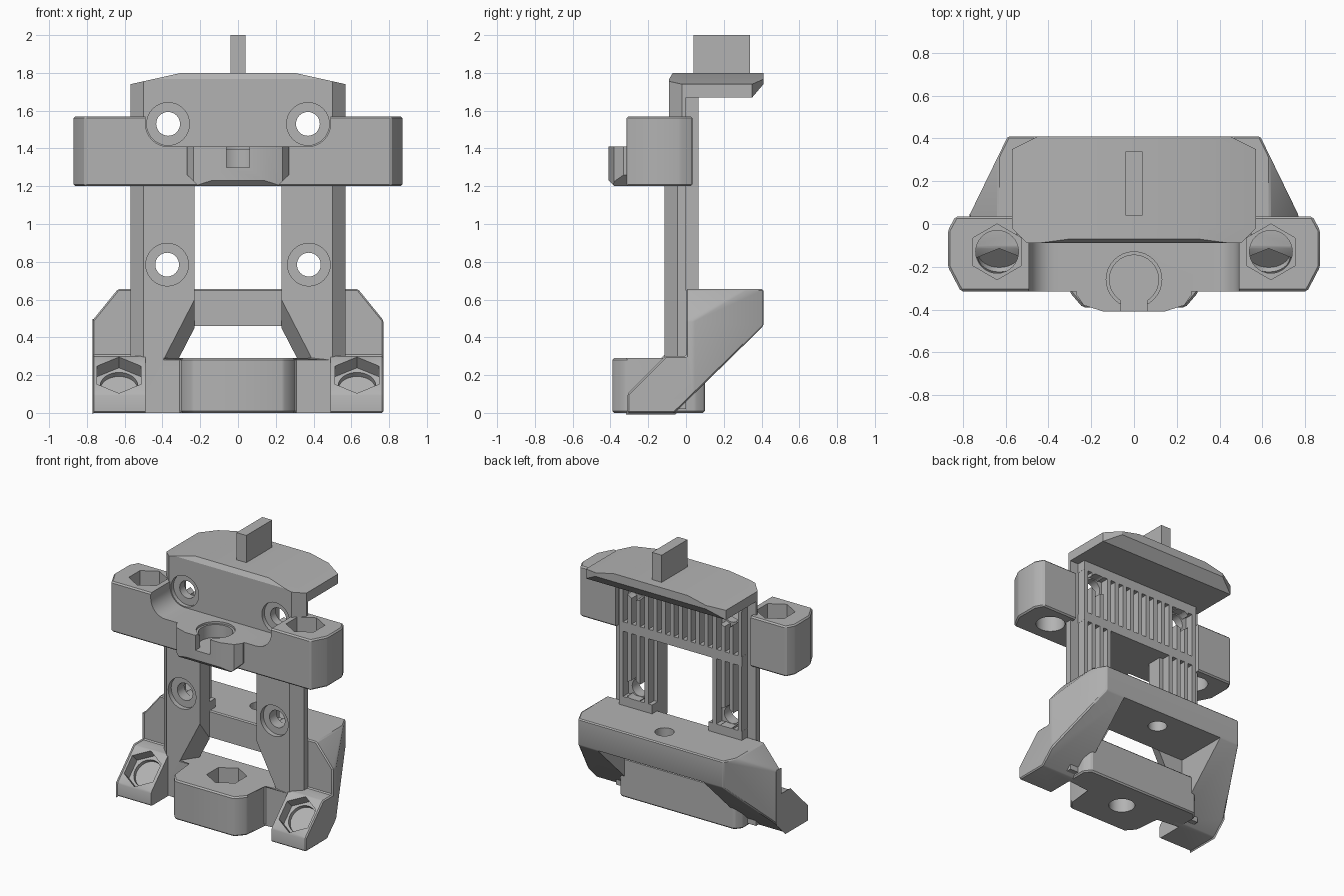
import bpy, bmesh, math
from mathutils import Vector

if "Cube" in bpy.data.objects:
    bpy.data.objects.remove(bpy.data.objects["Cube"], do_unlink=True)

GREY = (0.45, 0.45, 0.45, 1)
mat = bpy.data.materials.new("plain grey")
mat.use_nodes = True
mat.diffuse_color = GREY
bsdf = next(n for n in mat.node_tree.nodes if n.type == 'BSDF_PRINCIPLED')
bsdf.inputs["Base Color"].default_value = GREY


def add(name, bm):
    bmesh.ops.recalc_face_normals(bm, faces=bm.faces)
    me = bpy.data.meshes.new(name)
    bm.to_mesh(me)
    bm.free()
    ob = bpy.data.objects.new(name, me)
    me.materials.append(mat)
    bpy.context.collection.objects.link(ob)
    return ob


def prism(name, pts, axis, a, b, slices=(), bevel=0):
    """Extrude a 2D outline along an axis, then trim it with planes (point, outward normal)."""
    place = {'x': lambda p, t: (t, p[0], p[1]),
             'y': lambda p, t: (p[0], t, p[1]),
             'z': lambda p, t: (p[0], p[1], t)}[axis]
    bm = bmesh.new()
    ends = [[bm.verts.new(place(p, t)) for p in pts] for t in (a, b)]
    for loop in ends:
        bm.faces.new(loop)
    for i in range(len(pts)):
        j = (i + 1) % len(pts)
        bm.faces.new((ends[0][i], ends[0][j], ends[1][j], ends[1][i]))
    for co, no in slices:
        geom = bm.verts[:] + bm.edges[:] + bm.faces[:]
        cut = bmesh.ops.bisect_plane(bm, geom=geom, plane_co=co, plane_no=no, clear_outer=True)
        edges = [e for e in cut["geom_cut"] if isinstance(e, bmesh.types.BMEdge)]
        bmesh.ops.edgenet_fill(bm, edges=edges)
    if bevel:
        bmesh.ops.bevel(bm, geom=bm.edges[:], offset=bevel, segments=1, affect='EDGES')
    return add(name, bm)


def box(name, x0, x1, y0, y1, z0, z1):
    return prism(name, [(x0, y0), (x1, y0), (x1, y1), (x0, y1)], 'z', z0, z1)


def rod(center, direction, r, length, sides=32):
    bm = bmesh.new()
    bmesh.ops.create_cone(bm, cap_ends=True, segments=sides, radius1=r, radius2=r, depth=length)
    q = Vector(direction).to_track_quat('Z', 'Y')
    bmesh.ops.transform(bm, matrix=q.to_matrix().to_4x4(), verts=bm.verts)
    bmesh.ops.translate(bm, vec=center, verts=bm.verts)
    return add("cutter", bm)


def boolean(ob, other, op='DIFFERENCE'):
    m = ob.modifiers.new("bool", 'BOOLEAN')
    m.operation, m.solver, m.object = op, 'EXACT', other
    bpy.context.view_layer.objects.active = ob
    bpy.ops.object.modifier_apply(modifier=m.name)
    bpy.data.objects.remove(other, do_unlink=True)


def mirrored(half):
    return half + [(-x, y) for x, y in reversed(half)]


# Key tab and top cap
box("top_tab", -0.04, 0.04, 0.04, 0.34, 1.77, 2.0)
cap_outline = mirrored([(0.57, 1.67), (0.57, 1.74), (0.3, 1.8)])
cap_trim = [((s * 0.57, 0.35, 1.7), (s * 0.5, 1, 0)) for s in (1, -1)]
cap_trim += [((0, 0.41, 1.74), (0, 1, -0.85))]
prism("top_cap", cap_outline, 'y', -0.02, 0.41, cap_trim)

# Upper wall with sloped shoulders
edge_trim = [((s * 0.5, -0.09, 0), (s, -1, 0)) for s in (1, -1)]
wall_trim = edge_trim + [((0, -0.07, 1.8), (0, -1, 0.6))]
wall = prism("upper_wall", mirrored([(0.57, 1.2), (0.57, 1.74), (0.3, 1.8)]), 'y', -0.09, 0.0, wall_trim)
box("wall_backing", -0.5, 0.5, -0.01, 0.065, 1.6, 1.7)
for s in (1, -1):
    boolean(wall, rod((s * 0.37, 0, 1.53), (0, 1, 0), 0.063, 1))
    boolean(wall, rod((s * 0.37, -0.14, 1.53), (0, 1, 0), 0.113, 0.16))

# Columns, with the lower inner corner cut on a slant
for s, side in ((1, "left"), (-1, "right")):
    a, b, c = (Vector(p) for p in ((s * 0.23, -0.115, 0.6), (s * 0.39, -0.115, 0.29), (s * 0.23, 0, 0.45)))
    slant = (b - a).cross(c - a)
    if slant.x * s > 0:
        slant.negate()
    col = prism(side + "_column", [(s * 0.23, -0.115), (s * 0.5, -0.115), (s * 0.57, -0.045),
                                   (s * 0.57, 0.0), (s * 0.23, 0.0)], 'z', 0.02, 1.22, [(a, slant)])
    boolean(col, rod((s * 0.375, 0, 0.785), (0, 1, 0), 0.063, 1))
    boolean(col, rod((s * 0.375, -0.14, 0.785), (0, 1, 0), 0.113, 0.12))
    box(side + "_column_ledge", s * 0.23, s * 0.5, -0.01, 0.065, 0.62, 0.72)

# Ribbed back plate
box("rib_band", -0.5, 0.5, -0.01, 0.065, 1.2, 1.27)
for i in range(15):
    x = -0.483 + i * 0.069
    low = 0.7 if abs(x) > 0.24 else 1.21
    rib = box("back_rib", x - 0.016, x + 0.016, -0.005, 0.065, low, 1.62)
    for hx, hz in ((0.375, 0.785), (0.37, 1.53)):
        if abs(abs(x) - hx) < 0.09:
            boolean(rib, rod((math.copysign(hx, x), 0, hz), (0, 1, 0), 0.075, 1))

# Crossbar with a dished middle
bar = prism("crossbar", mirrored([(0.81, -0.315), (0.87, -0.2), (0.87, -0.03), (0.835, 0.035)]),
            'z', 1.2, 1.57, bevel=0.01)
dish = [(0.49, 1.7)] + [(0.37 + 0.12 * math.cos(t * math.pi / 16), 1.53 - 0.12 * math.sin(t * math.pi / 16))
                        for t in range(9)]
boolean(bar, prism("cutter", mirrored(dish), 'y', -1, 1))
boolean(bar, box("cutter", -0.55, 0.55, -0.05, 0.2, 1.1, 1.7))
for s in (1, -1):
    boolean(bar, rod((s * 0.64, -0.13, 1.4), (0, 0, 1), 0.1, 1))
    boolean(bar, rod((s * 0.64, -0.13, 1.5), (0, 0, 1), 0.13, 0.3, 6))

# Front boss with a slotted socket
boss = prism("front_boss", mirrored([(0.27, -0.25), (0.27, -0.33), (0.235, -0.38), (0.14, -0.41)]), 'z', 1.2, 1.41,
             [((s * 0.21, 0, 1.2), (s, 0, -1)) for s in (1, -1)] + [((0, -0.41, 1.23), (0, -1, -1))])
boolean(bar, boss, 'UNION')
boolean(bar, rod((0, -0.26, 1.43), (0, 0, 1), 0.115, 0.26))
boolean(bar, rod((0, -0.26, 1.43), (0, 0, 1), 0.13, 0.07))
boolean(bar, box("cutter", -0.06, 0.06, -0.5, -0.27, 1.3, 1.5))

# Base frame: slanted legs, feet and rear bar from one side profile
side_profile = [(-0.31, 0), (-0.06, 0), (0.41, 0.46), (0.41, 0.655), (0, 0.655),
                (0, 0.3), (-0.11, 0.3), (-0.31, 0.1)]
leg_trim = []
for s in (1, -1):
    leg_trim += [((s * 0.77, 0.04, 0), (s * 0.37, 0.18, 0)), ((s * 0.77, 0, 0.49), (s * 0.16, 0, 0.13))]
base = prism("base_frame", side_profile, 'x', -0.77, 0.77, leg_trim, bevel=0.008)
boolean(base, box("cutter", -0.43, 0.43, -1, 1, -0.1, 0.46))
boolean(base, box("cutter", -0.49, 0.49, -1, -0.1, -0.1, 0.5))
boolean(base, rod((0, 0.25, 0.6), (0, 0, 1), 0.065, 1))
for s in (1, -1):
    boolean(base, rod((s * 0.63, -0.21, 0.2), (0, -1, 1), 0.135, 0.16, 6))
    boolean(base, rod((s * 0.63, -0.21, 0.2), (0, -1, 1), 0.1, 0.22))

# Front base block with nut pocket and through hole
block = prism("front_base_block", mirrored([(0.24, -0.39), (0.3, -0.32), (0.3, -0.115), (0.5, -0.115),
                                            (0.5, 0.05), (0.46, 0.1)]), 'z', 0, 0.29, bevel=0.01)
boolean(block, rod((0, -0.13, 0.2), (0, 0, 1), 0.09, 1))
boolean(block, rod((0, -0.13, 0.27), (0, 0, 1), 0.135, 0.2, 6))

# Keep edges crisp and round the bores
for ob in bpy.data.objects:
    if ob.type == 'MESH' and ob.data.materials and ob.data.materials[0] == mat:
        ob.select_set(True)
        bpy.context.view_layer.objects.active = ob
bpy.ops.object.shade_smooth_by_angle(angle=math.radians(25))
